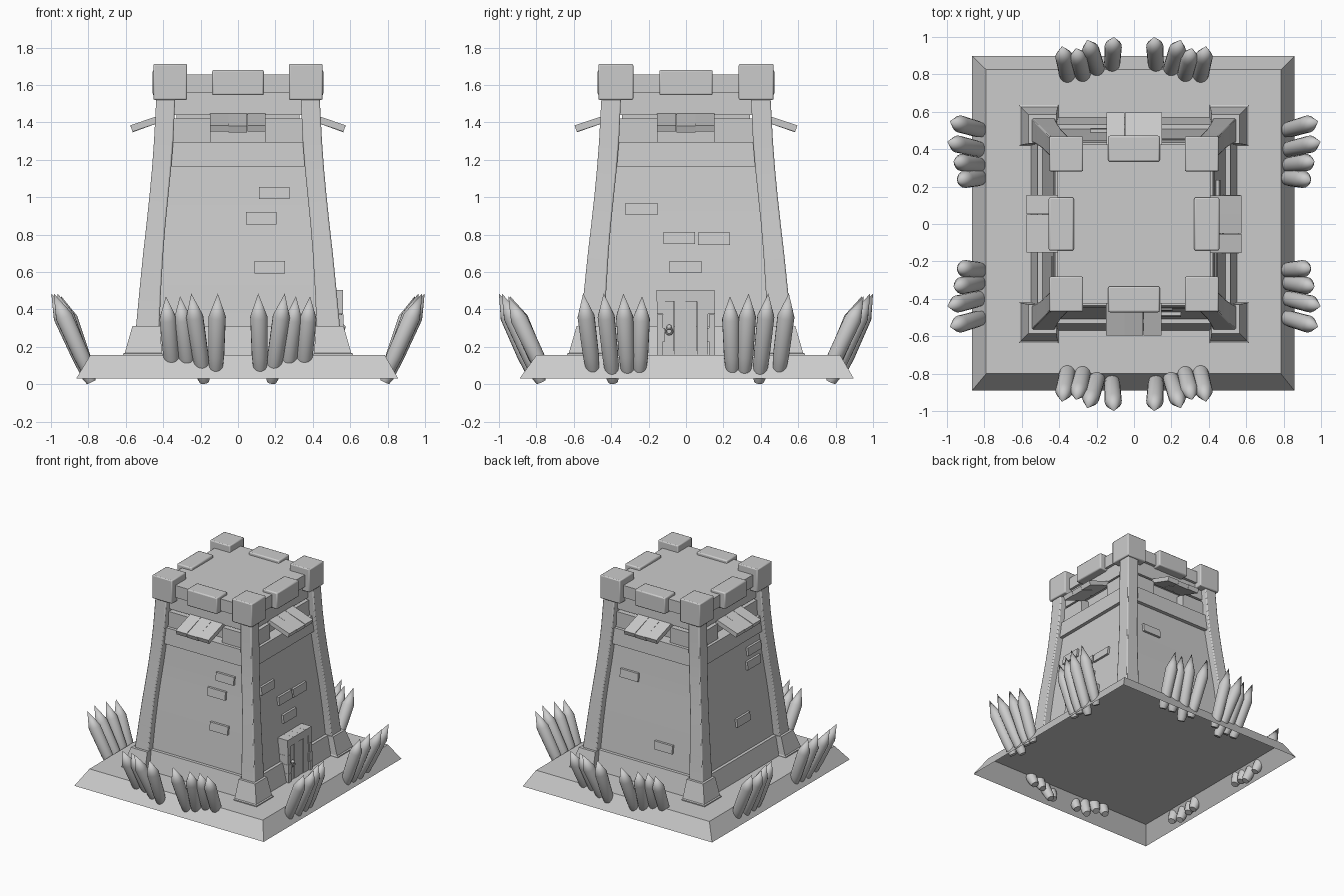
import bpy, bmesh, math
from mathutils import Matrix, Vector

if "Cube" in bpy.data.objects:
    bpy.data.objects.remove(bpy.data.objects["Cube"])

KY = 1.035  # tower is slightly deeper than wide


def finish(name, bm, bevel=0, smooth=0):
    bmesh.ops.recalc_face_normals(bm, faces=bm.faces)
    me = bpy.data.meshes.new(name)
    bm.to_mesh(me)
    bm.free()
    ob = bpy.data.objects.new(name, me)
    bpy.context.collection.objects.link(ob)
    if bevel:
        m = ob.modifiers.new("bevel", 'BEVEL')
        m.width, m.segments = bevel, 2
    if smooth:
        bpy.ops.object.select_all(action='DESELECT')
        ob.select_set(True)
        bpy.context.view_layer.objects.active = ob
        bpy.ops.object.shade_smooth_by_angle(angle=math.radians(smooth))
    return ob


def block(name, secs, k=0, bevel=0, local=None, smooth=0, ky=KY, bottom=True):
    """Loft of rectangles (z, u0, u1, d0, d1): u sideways, d outward, side k."""
    bm = bmesh.new()
    mat = Matrix.Diagonal((1, ky, 1, 1)) @ Matrix.Rotation(k * math.pi / 2, 4, 'Z')
    if local:
        mat = mat @ local
    rings = [[bm.verts.new(mat @ Vector((u, -d, z)))
              for u, d in ((u0, d0), (u1, d0), (u1, d1), (u0, d1))]
             for z, u0, u1, d0, d1 in secs]
    for a, b in zip(rings, rings[1:]):
        for i in range(4):
            j = (i + 1) % 4
            bm.faces.new((a[i], a[j], b[j], b[i]))
    if bottom:
        bm.faces.new(rings[0])
    bm.faces.new(rings[-1])
    return finish(name, bm, bevel, smooth)


def box(name, u0, u1, d0, d1, z0, z1, k=0, bevel=0, local=None, smooth=0):
    return block(name, [(z0, u0, u1, d0, d1), (z1, u0, u1, d0, d1)], k, bevel, local, smooth)


def frustum(name, pairs, smooth=0):
    return block(name, [(z, -r, r, -r, r) for z, r in pairs], smooth=smooth)


WALL = [(.155, .507), (.31, .49), (.5, .472), (.7, .451), (.85, .433), (1.0, .417), (1.295, .392)]


def wall(z):
    for (z0, r0), (z1, r1) in zip(WALL, WALL[1:]):
        if z <= z1:
            return r0 + (r1 - r0) * (z - z0) / (z1 - z0)
    return WALL[-1][1]


# Sloped ground base, a shell open underneath
block("base", [(.03, -.865, .857, -.897, .89), (.155, -.79, .785, -.825, .80)], ky=1, bottom=False)

# Tower body, plinth, beam, recessed window core, upper band and roof
frustum("tower_wall", WALL, 30)
frustum("plinth", [(.155, .55), (.31, .515)])
frustum("lower_beam", [(1.165, .432), (1.295, .422)])
frustum("window_core", [(1.28, .33), (1.45, .33)])
frustum("upper_band", [(1.44, .392), (1.56, .388)])
frustum("roof_slab", [(1.558, .41), (1.657, .41)])

PILLAR = [(.155, .565, .42), (.31, .545, .42), (.5, .527, .412), (.7, .507, .40), (.85, .49, .388),
          (1.0, .474, .373), (1.15, .46, .358), (1.3, .449, .346), (1.53, .437, .336)]
for k in range(4):
    # Corner pillars with flared feet and capping blocks
    block("corner_pillar", [(z, i, o, i, o) for z, o, i in PILLAR], k, .008, smooth=60)
    block("pillar_foot", [(.155, .405, .615, .405, .615), (.163, .405, .615, .405, .615),
                          (.168, .408, .605, .408, .605), (.31, .415, .565, .415, .565)], k)
    box("corner_block", .272, .453, .272, .453, 1.52, 1.712, k, .008, smooth=60)
    # Middle battlement
    box("battlement", -.138, .138, .322, .456, 1.545, 1.68, k, .009, smooth=60)
    # Wall either side of the window opening
    for s in (-1, 1):
        u0, u1 = sorted((s * .145, s * .36))
        box("window_side", u0, u1, .3, .398, 1.29, 1.42, k)
    # Plank awning above the window
    for i in range(3):
        u = -.15 + i * .1
        tilt = Matrix.Translation((0, -.395, 1.427)) @ Matrix.Rotation(
            math.radians(19 + (i == 1)), 4, 'X')
        box("awning_plank", u, u + .098, -.02, .185, -.018, .018, k, 0, tilt)

# Raised bricks: side, centre along wall, centre height
for k, u, z in ((0, .193, 1.022), (0, .125, .887), (0, .17, .625),
                (1, -.23, .937), (1, -.035, .782), (1, .145, .778), (1, -.003, .627),
                (2, -.2, .95), (2, .15, .47),
                (3, .27, 1.06), (3, .25, .955), (3, .06, .57)):
    block("brick", [(h, u - .082, u + .082, wall(h) - .03, wall(h) + .018)
                    for h in (z - .033, z + .033)], k)

# Door on the right side: planks, jamb stones, lintel stones
for i in range(4):
    u = -.118 + i * .058
    box("door_plank", u, u + .057, .45, .553 + .004 * (i % 2), .155, .445, 1)
for s in (-1, 1):
    for i in range(4):
        z = .155 + i * .073
        w = .108 if i % 2 else .118
        u0, u1 = sorted((s * w, s * .15))
        box("door_jamb_stone", u0, u1, .44, .57 - .003 * i, z, z + .072, 1)
for i in range(4):
    u = -.152 + i * .075
    box("door_lintel_stone", u, u + .074, .42, .562, .442, .503, 1)

# Door handle: plate knob and hanging ring
bm = bmesh.new()
bmesh.ops.create_uvsphere(bm, u_segments=10, v_segments=6, radius=.014,
                          matrix=Matrix.Translation((.562, -.09, .305)))
finish("door_knob", bm, smooth=60)
bpy.ops.mesh.primitive_torus_add(location=(.567, -.09, .283), rotation=(0, math.pi / 2, 0),
                                 major_radius=.017, minor_radius=.005,
                                 major_segments=12, minor_segments=6)
bpy.context.object.name = "door_ring"


def spike(k, tip_u, base_u, tip_d, base_d, top, start, n=16):
    """Sharpened stake from inside the base to its tip; start trims the lower end."""
    rot = Matrix.Rotation(k * math.pi / 2, 3, 'Z')
    a = rot @ Vector((base_u, -base_d, .012))
    b = rot @ Vector((tip_u, -tip_d, top))
    axis = b - a
    q = axis.to_track_quat('Z', 'Y')
    bm = bmesh.new()
    rings = [[bm.verts.new(a + axis * t + q @ Vector((r * math.cos(i * math.tau / n),
                                                      r * math.sin(i * math.tau / n), 0)))
              for i in range(n)]
             for t, r in ((start, .026), (start + .06, .036), (.3, .043), (.74, .046))]
    tip = bm.verts.new(b)
    for lo, hi in zip(rings, rings[1:]):
        for i in range(n):
            bm.faces.new((lo[i], lo[i - 1], hi[i - 1], hi[i]))
    for i in range(n):
        bm.faces.new((rings[-1][i], rings[-1][i - 1], tip))
    bm.faces.new(rings[0])
    finish("stake", bm, smooth=23)


# Two clusters of four stakes per side: (tip along side, base along side, tip out, base out, start)
FRONT = [(-.385, -.345, .95, .735, .12), (-.31, -.26, .94, .745, .12), (-.25, -.18, .985, .775, 0),
         (-.108, -.12, 1.0, .80, .08)]
SIDE = [(-.55, -.49, .985, .775, .08), (-.44, -.39, .998, .785, 0), (-.335, -.31, .965, .79, .08),
        (-.235, -.25, .945, .785, .08)]
for k in range(4):
    for tu, bu, td, bd, start in (SIDE if k % 2 else FRONT):
        for s in (-1, 1):
            spike(k, s * tu, s * bu, td, bd, .485 if td > .96 else .47, start)
